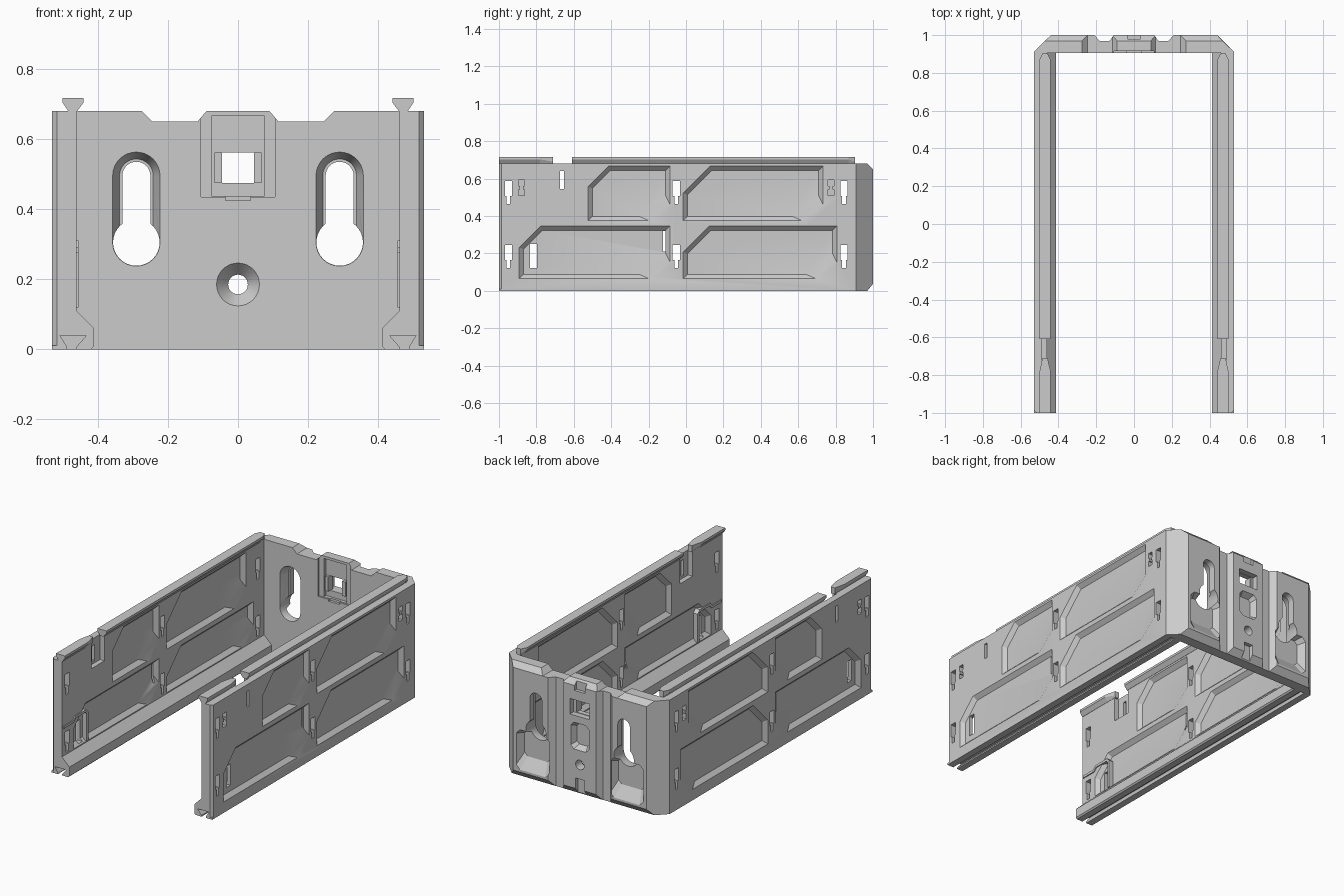
import bpy, bmesh, math

if "Cube" in bpy.data.objects:
    bpy.data.objects.remove(bpy.data.objects["Cube"])


def loft(name, a, b, axis, pa, pb):
    """Solid between outline a at pa and outline b at pb along an axis.
    Outlines are (y,z) for X, (x,z) for Y and (x,y) for Z."""
    def place(p, t):
        u, v = p
        return {'X': (t, u, v), 'Y': (u, t, v), 'Z': (u, v, t)}[axis]
    bm = bmesh.new()
    va = [bm.verts.new(place(p, pa)) for p in a]
    vb = [bm.verts.new(place(p, pb)) for p in b]
    bm.faces.new(va)
    bm.faces.new(vb)
    n = len(a)
    for i in range(n):
        j = (i + 1) % n
        bm.faces.new((va[i], va[j], vb[j], vb[i]))
    bmesh.ops.recalc_face_normals(bm, faces=bm.faces)
    me = bpy.data.meshes.new(name)
    bm.to_mesh(me)
    bm.free()
    ob = bpy.data.objects.new(name, me)
    bpy.context.collection.objects.link(ob)
    return ob


def apply(ob, mod):
    with bpy.context.temp_override(object=ob, active_object=ob, selected_objects=[ob]):
        bpy.ops.object.modifier_apply(modifier=mod.name)


def cut(target, a, b, axis, pa, pb):
    tool = loft("cutter", a, b, axis, pa, pb)
    tool.hide_render = True
    m = target.modifiers.new("cut", 'BOOLEAN')
    m.operation, m.solver, m.object = 'DIFFERENCE', 'EXACT', tool
    apply(target, m)
    bpy.data.objects.remove(tool)


def mirror_x(ob):
    m = ob.modifiers.new("mirror", 'MIRROR')
    m.use_mirror_merge = False
    apply(ob, m)


def rect(u0, u1, v0, v1):
    return [(u0, v0), (u1, v0), (u1, v1), (u0, v1)]


def hexa(u0, u1, v0, v1, tl, br):
    """Rectangle with chamfered top-left and bottom-right corners."""
    return [(u0, v0), (u1 - br, v0), (u1, v0 + br * .8), (u1, v1), (u0 + tl, v1), (u0, v1 - tl)]


def octa(u0, u1, v0, v1, c):
    return [(u0 + c, v0), (u1 - c, v0), (u1, v0 + c), (u1, v1 - c),
            (u1 - c, v1), (u0 + c, v1), (u0, v1 - c), (u0, v0 + c)]


def stadium(u, v0, v1, r, n=16):
    top = [(u + r * math.cos(math.pi * i / n), v1 + r * math.sin(math.pi * i / n)) for i in range(n + 1)]
    bot = [(u - r * math.cos(math.pi * i / n), v0 - r * math.sin(math.pi * i / n)) for i in range(n + 1)]
    return top + bot


def circle(u, v, r, n=32):
    return [(u + r * math.cos(math.tau * i / n), v + r * math.sin(math.tau * i / n)) for i in range(n)]


# Side wall: extruded section with inner foot and dovetail groove underneath
section = [(.53, 0), (.53, .68), (.461, .68), (.461, .11), (.412, .062), (.412, .008), (.42, 0),
           (.46, 0), (.46, .008), (.432, .04), (.508, .04), (.488, .008), (.488, 0)]
wall = loft("side_walls", section, section, 'Y', -1, .905)

# Front vertical edge chamfer
edge = [(.515, -1.001), (.55, -1.001), (.55, -.985), (.531, -.985)]
cut(wall, edge, edge, 'Z', .011, .8)

# Chamfered panels, recessed on both faces
d = .024
for y0, y1, z0, z1, tl in [(-.525, -.085, .374, .668, .11), (-.016, .733, .374, .668, .145),
                           (-.893, -.085, .064, .348, .115), (-.016, .807, .064, .348, .14)]:
    zi = max(z0, .115)
    for face, floor, zb in [(.531, .507, z0), (.46, .484, zi)]:
        cut(wall, hexa(y0, y1, zb, z1, tl, .11),
            hexa(y0 + d, y1 - d, zb + d, z1 - d, tl - .014, .14), 'X', face, floor)

# Stepped hook slots through the wall
for y in (-.95, -.052, .845):
    for z in (.465, .123):
        key = [(y - .01, z), (y + .01, z), (y + .01, z + .043), (y + .019, z + .043),
               (y + .019, z + .123), (y - .019, z + .123), (y - .019, z + .043), (y - .01, z + .043)]
        cut(wall, key, key, 'X', .38, .6)

# Plain through slots, then shallow blind ones
for r in [rect(-.674, -.652, .545, .64), rect(-.834, -.797, .123, .25), rect(-.122, -.11, .21, .32)]:
    cut(wall, r, r, 'X', .40, .6)
for y in (-.88, .775):
    for z in (.51, .56):
        r = rect(y - .016, y + .016, z, z + .033)
        cut(wall, r, r, 'X', .50, .6)
    r = rect(y - .008, y + .008, .54, .562)
    cut(wall, r, r, 'X', .50, .6)

# Latch recess on the inner face near the rail gap
r = rect(-.72, -.60, .53, .70)
cut(wall, r, r, 'X', .44, .49)
mirror_x(wall)

# Dovetail rails on the wall tops, split by a gap near the front
dove = [(.46, .678), (.483, .678), (.50, .703), (.50, .717), (.441, .717), (.441, .703)]
slim = [(.46, .678), (.483, .678), (.485, .69), (.485, .717), (.458, .717), (.458, .69)]
for name, a, b, y0, y1 in [("rail_front", dove, dove, -1, -.78), ("rail_front_taper", dove, slim, -.78, -.71),
                           ("rail_rear", dove, dove, -.61, .87), ("rail_rear_tip", dove, slim, .87, .903)]:
    mirror_x(loft(name, a, b, 'Y', y0, y1))

# Latch ridges on the inner faces near the front
ridge = [(-.99, .29), (-.90, .29), (-.88, .31), (-.78, .31), (-.76, .29), (-.76, .12),
         (-.775, .12), (-.775, .285), (-.785, .295), (-.875, .295), (-.895, .275), (-.99, .275)]
mirror_x(loft("latch_ridges", ridge, ridge, 'X', .455, .487))

# Back plate with chamfered corners
plan = [(-.53, .905), (.53, .905), (.53, .91), (.44, 1), (-.44, 1), (-.53, .91)]
back = loft("back_plate", plan, plan, 'Z', 0, .68)
for tri in [[(.965, -.005), (1.01, -.005), (1.01, .05)], [(.965, .685), (1.01, .685), (1.01, .64)]]:
    cut(back, tri, tri, 'X', -.6, .6)

for s in (-1, 1):
    # Top edge notch and vertical groove beside the centre column
    notch = [(s * x, z) for x, z in [(.295, .70), (.245, .65), (.115, .65), (.073, .70)]]
    cut(back, notch, notch, 'Y', .8, 1.1)
    groove = [(s * x, y) for x, y in [(.10, 1.01), (.13, .968), (.18, .968), (.22, 1.01)]]
    cut(back, groove, groove, 'Z', -.1, .8)
    # Rear tray below the hanging keyhole
    cut(back, octa(s * .31 - .11, s * .31 + .11, .05, .29, .025),
        octa(s * .31 - .085, s * .31 + .085, .12, .275, .02), 'Y', 1.001, .955)
    # Hanging keyhole: tapered slot, narrow through slot and round entry
    x = s * .29
    cut(back, stadium(x, .305, .495, .068), stadium(x, .305, .495, .048), 'Y', .904, .96)
    cut(back, stadium(x, .32, .495, .04), stadium(x, .32, .495, .04), 'Y', .8, 1.1)
    cut(back, circle(x, .305, .0665), circle(x, .305, .0665), 'Y', .8, 1.1)

# Countersunk screw hole
cut(back, circle(0, .185, .062), circle(0, .185, .028), 'Y', .904, .945)
cut(back, circle(0, .185, .028), circle(0, .185, .028), 'Y', .8, 1.1)

# Clip housing on the front: stepped recess and window
for r, depth in [(rect(-.106, .106, .435, .8), .915), (rect(-.075, .075, .437, .665), .935),
                 (rect(-.036, .036, .424, .45), .92), (rect(-.048, .048, .475, .562), 1.1)]:
    cut(back, r, r, 'Y', .8, depth)
# Rear of the centre column: chamfered pocket, widened window, bottom slot
cut(back, octa(-.06, .06, .27, .43, .02), octa(-.042, .042, .29, .41, .014), 'Y', 1.001, .965)
for r, depth in [(rect(-.065, .065, .472, .564), .965), (rect(-.03, .03, -.1, .10), .975),
                 (rect(-.035, .035, .62, .8), .98)]:
    cut(back, r, r, 'Y', depth, 1.1)

# Window frame bars inside the clip housing
bar = rect(.046, .067, .475, .562)
mirror_x(loft("clip_bars", bar, bar, 'Y', .915, .96))

# Round holes smooth, everything else crisp
for ob in bpy.data.objects:
    ob.select_set(True)
bpy.context.view_layer.objects.active = back
bpy.ops.object.shade_smooth_by_angle(angle=math.radians(25))
